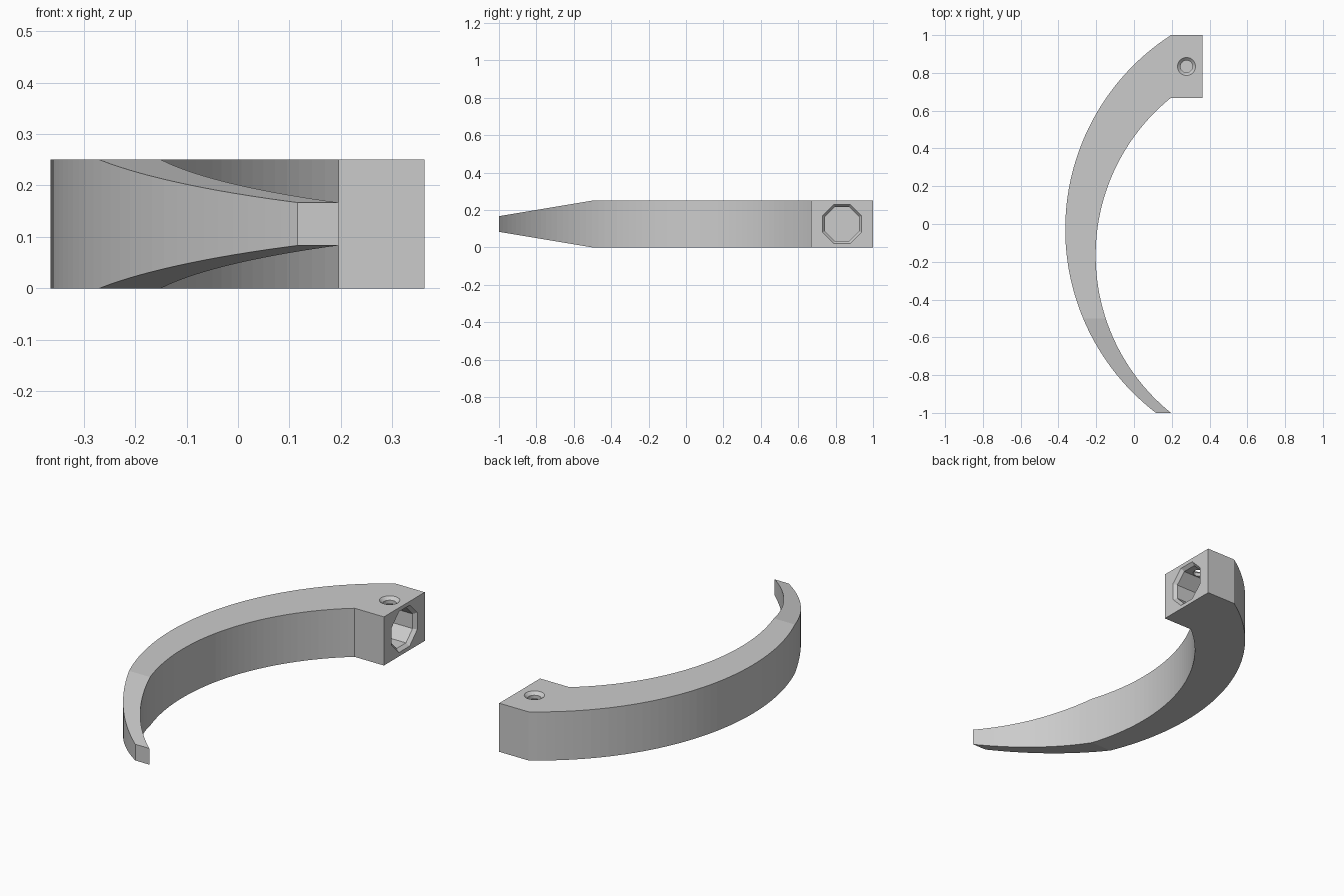
import bpy, bmesh
from math import sin, cos, asin, pi, radians
from mathutils import Matrix, Vector

if "Cube" in bpy.data.objects:
    bpy.data.objects.remove(bpy.data.objects["Cube"], do_unlink=True)

HEIGHT = 0.25
TAPER_Y = -0.5        # the tip narrows from here forward
SOCKET_Y = 0.834

grey = bpy.data.materials.new("plain grey")
grey.use_nodes = True
grey.diffuse_color = (0.6, 0.6, 0.6, 1)
grey.node_tree.nodes["Principled BSDF"].inputs["Base Color"].default_value = (0.6, 0.6, 0.6, 1)


def add_object(name, bm):
    bmesh.ops.recalc_face_normals(bm, faces=bm.faces)
    mesh = bpy.data.meshes.new(name)
    bm.to_mesh(mesh)
    bm.free()
    mesh.materials.append(grey)
    obj = bpy.data.objects.new(name, mesh)
    bpy.context.collection.objects.link(obj)
    return obj


def arc(left_x, mid_y, radius, y_start, y_end, steps=56):
    """Points on a circle bulging to -x, running between two y values."""
    a = asin((y_start - mid_y) / radius)
    b = asin((y_end - mid_y) / radius)
    angles = [a + (b - a) * i / steps for i in range(steps + 1)]
    return [(left_x + radius * (1 - cos(t)), mid_y + radius * sin(t)) for t in angles]


def turned_cutter(name, rings, sides, matrix):
    """Stack of (height, radius) rings joined into a closed solid."""
    bm = bmesh.new()
    loops = []
    for h, r in rings:
        angles = [2 * pi * (i + 0.5) / sides for i in range(sides)]
        loops.append([bm.verts.new((r * cos(t), r * sin(t), h)) for t in angles])
    for low, high in zip(loops, loops[1:]):
        for i in range(sides):
            j = (i + 1) % sides
            bm.faces.new((low[i], low[j], high[j], high[i]))
    bm.faces.new(loops[0][::-1])
    bm.faces.new(loops[-1])
    bm.transform(matrix)
    obj = add_object(name, bm)
    obj.hide_render = True
    return obj


# Curved arm with the square mounting end, as one extruded outline
outline = arc(-0.364, -0.028, 1.224, 1.0, -1.0)
outline += arc(-0.203, -0.166, 1.072, -1.0, 0.668)
outline += [(0.362, 0.668), (0.362, 1.0)]
bm = bmesh.new()
base = bm.faces.new([bm.verts.new((x, y, 0)) for x, y in outline])
top = bmesh.ops.extrude_face_region(bm, geom=[base])["geom"]
bmesh.ops.translate(bm, vec=(0, 0, HEIGHT),
                    verts=[v for v in top if isinstance(v, bmesh.types.BMVert)])

# Narrow the tip in height
bmesh.ops.bisect_plane(bm, geom=bm.verts[:] + bm.edges[:] + bm.faces[:],
                       plane_co=(0, TAPER_Y, 0), plane_no=(0, 1, 0))
for v in bm.verts:
    if v.co.y < TAPER_Y:
        amount = (TAPER_Y - v.co.y) / (TAPER_Y + 1)
        v.co.z += (HEIGHT / 2 - v.co.z) * amount * 2 / 3
arm = add_object("curved_arm", bm)

# Chamfered octagonal socket in the mounting end
wide, narrow = [a / cos(radians(22.5)) for a in (0.105, 0.091)]
socket = turned_cutter(
    "socket_cutter", [(0.19, narrow), (0.345, narrow), (0.362, wide), (0.4, wide)], 8,
    Matrix.Translation((0, SOCKET_Y, HEIGHT / 2)) @ Matrix.Rotation(pi / 2, 4, "Y"))

# Countersunk screw hole down into the socket
hole = turned_cutter(
    "screw_hole_cutter", [(0.125, 0.032), (0.235, 0.032), (0.25, 0.048), (0.3, 0.048)], 24,
    Matrix.Translation((0.278, SOCKET_Y, 0)))

bpy.context.view_layer.objects.active = arm
for cutter in (socket, hole):
    mod = arm.modifiers.new(cutter.name, "BOOLEAN")
    mod.operation = "DIFFERENCE"
    mod.solver = "EXACT"
    mod.object = cutter
    bpy.ops.object.modifier_apply(modifier=mod.name)
    bpy.data.objects.remove(cutter, do_unlink=True)
